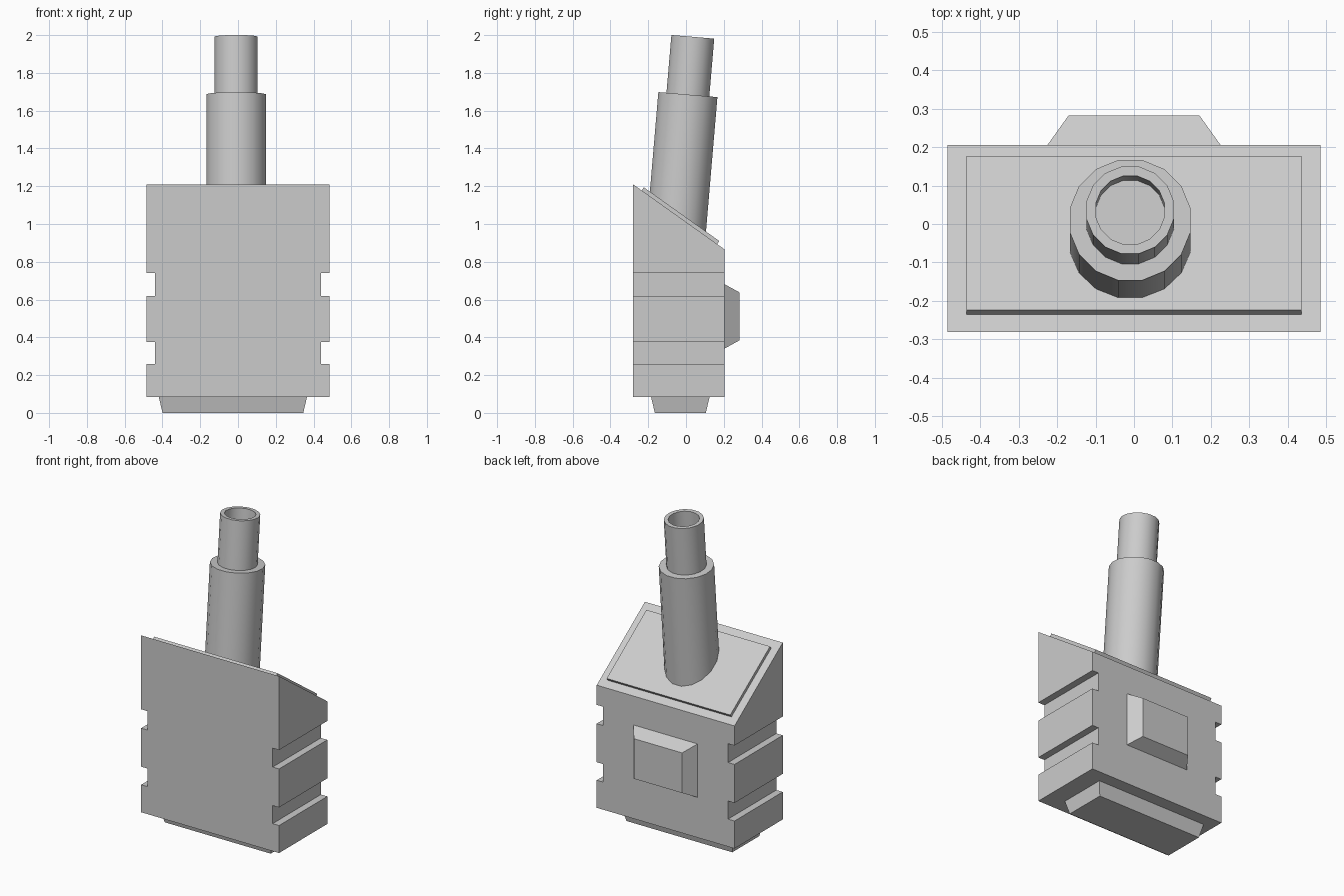
import bpy, bmesh, math
from mathutils import Matrix, Vector

if "Cube" in bpy.data.objects:
    bpy.data.objects.remove(bpy.data.objects["Cube"])

grey = bpy.data.materials.new("plain grey")
grey.use_nodes = True
GREY = (0.6, 0.6, 0.6, 1)
grey.diffuse_color = GREY
grey.node_tree.nodes["Principled BSDF"].inputs["Base Color"].default_value = GREY


def finish(name, bm, matrix=None):
    if matrix:
        bm.transform(matrix)
    bmesh.ops.recalc_face_normals(bm, faces=bm.faces)
    mesh = bpy.data.meshes.new(name)
    bm.to_mesh(mesh)
    bm.free()
    mesh.materials.append(grey)
    obj = bpy.data.objects.new(name, mesh)
    bpy.context.collection.objects.link(obj)
    return obj


def tapered_block(name, base, tip, height, matrix):
    """Block with a base and a tip rectangle, given as full sizes."""
    bm = bmesh.new()
    bmesh.ops.create_cube(bm, size=1)
    for v in bm.verts:
        size = tip if v.co.z > 0 else base
        v.co = (v.co.x * size[0], v.co.y * size[1], (v.co.z + 0.5) * height)
    return finish(name, bm, matrix)


# Body: grooved outline extruded from front to back, then cut by the sloping top
FRONT, BACK, HIGH, LOW = -0.28, 0.205, 1.21, 0.865
SLOPE = math.atan2(HIGH - LOW, BACK - FRONT)
W, G = 0.485, 0.44
side = [(W, 0.085), (W, 0.26), (G, 0.26), (G, 0.375), (W, 0.375),
        (W, 0.62), (G, 0.62), (G, 0.74), (W, 0.74), (W, HIGH)]
outline = side + [(-x, z) for x, z in reversed(side)]
bm = bmesh.new()
face = bm.faces.new([bm.verts.new((x, FRONT, z)) for x, z in outline])
ext = bmesh.ops.extrude_face_region(bm, geom=[face])
for v in ext["geom"]:
    if isinstance(v, bmesh.types.BMVert):
        v.co.y = BACK
        if v.co.z > LOW:
            v.co.z = LOW
finish("body", bm)

# Thin plate lying on the sloping top
plate_y = -0.035
plate_z = HIGH - math.tan(SLOPE) * (plate_y - FRONT)
on_slope = (Matrix.Translation((0, plate_y, plate_z)) @ Matrix.Rotation(-SLOPE, 4, 'X')
            @ Matrix.Translation((0, 0, -0.01)))
tapered_block("top_plate", (0.87, 0.49), (0.87, 0.49), 0.03, on_slope)

# Bevelled foot under the body and bevelled block on the back
tapered_block("foot", (0.745, 0.27), (0.785, 0.31), 0.085,
              Matrix.Translation((-0.027, -0.03, 0)))
tapered_block("back_block", (0.45, 0.34), (0.34, 0.255), 0.077,
              Matrix.Translation((0, BACK, 0.511)) @ Matrix.Rotation(-math.pi / 2, 4, 'X'))

# Stepped, leaning tube with a shallow bore, spun from rings of (radius, height)
SIDES = 16
rings = [(0.16, -0.75), (0.16, 0), (0.116, 0), (0.116, 0.307), (0.091, 0.307), (0.091, 0.17)]
bm = bmesh.new()
loops = []
for r, h in rings:
    angles = [math.tau * (i + 0.5) / SIDES for i in range(SIDES)]
    loops.append([bm.verts.new((r * math.cos(a), r * math.sin(a), h)) for a in angles])
for low, up in zip(loops, loops[1:]):
    for i in range(SIDES):
        j = (i + 1) % SIDES
        bm.faces.new((low[i], low[j], up[j], up[i]))
bm.faces.new(loops[0])
bm.faces.new(loops[-1])
lean = Matrix.Translation((-0.01, 0.01, 1.685)) @ Matrix.Rotation(-0.085, 4, 'X')
tube = finish("tube", bm, lean)
bpy.ops.object.select_all(action='DESELECT')
tube.select_set(True)
bpy.context.view_layer.objects.active = tube
bpy.ops.object.shade_smooth_by_angle(angle=math.radians(35))
